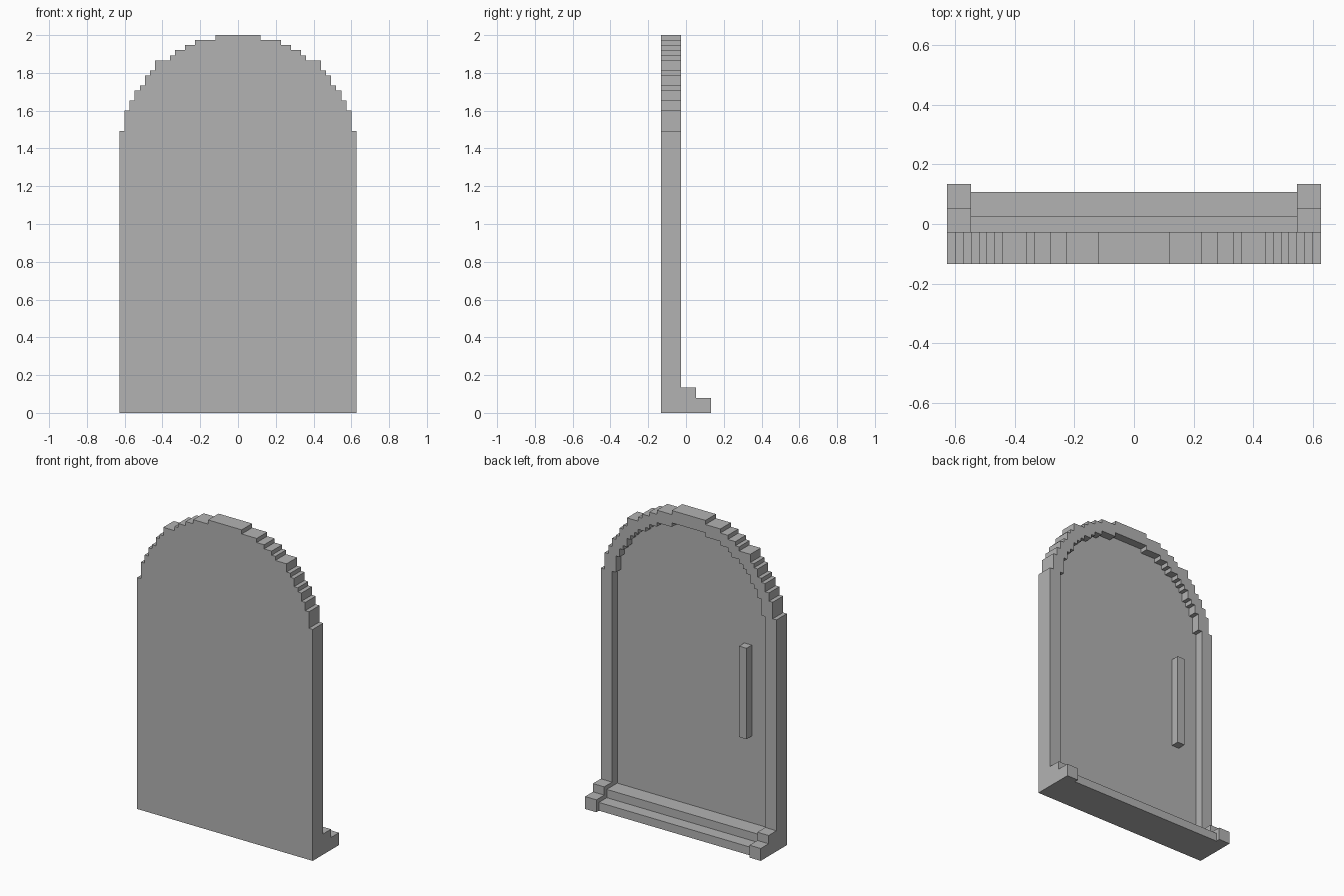
import bpy, bmesh
from mathutils import Vector

cube = bpy.data.objects.get("Cube")
if cube:
    bpy.data.objects.remove(cube, do_unlink=True)

U = 2 / 75  # size of one block

stone = bpy.data.materials.new("plain_grey")
stone.use_nodes = True
grey = (0.45, 0.45, 0.45, 1)
stone.diffuse_color = grey
stone.node_tree.nodes["Principled BSDF"].inputs["Base Color"].default_value = grey


def prism(name, points, push):
    """Extrude a flat outline, given in block units, along a vector."""
    bm = bmesh.new()
    face = bm.faces.new([bm.verts.new(Vector(p) * U) for p in points])
    out = bmesh.ops.extrude_face_region(bm, geom=[face])
    verts = [v for v in out["geom"] if isinstance(v, bmesh.types.BMVert)]
    bmesh.ops.translate(bm, verts=verts, vec=Vector(push) * U)
    bmesh.ops.recalc_face_normals(bm, faces=bm.faces)
    mesh = bpy.data.meshes.new(name)
    bm.to_mesh(mesh)
    bm.free()
    mesh.materials.append(stone)
    obj = bpy.data.objects.new(name, mesh)
    bpy.context.collection.objects.link(obj)
    return obj


# Stepped arch: half width and the height it reaches, from the sides to the crown
STEPS = [(23.5, 56), (22.5, 60), (21.5, 62), (20.5, 64), (19.5, 65),
         (18.5, 67), (17.5, 68), (16.5, 70), (13.5, 71), (12.5, 72),
         (10.5, 73), (8.5, 74), (4.5, 75)]


def outer_width(z):
    return next((w for w, top in STEPS if z < top), 0)


def inner_width(z):
    # Opening inset three blocks from the outer arch
    return min(outer_width(z) - 3, outer_width(z + 2) - 2, outer_width(z + 3))


def arch(width, top):
    """Stepped half outline from the ground up, then its mirror image down."""
    side = []
    for z in range(top):
        w = width(z)
        if not side:
            side.append((w, 0))
        elif w != side[-1][0]:
            side += [(side[-1][0], z), (w, z)]
    side.append((side[-1][0], top))
    return side + [(-x, z) for x, z in reversed(side)]


outer = arch(outer_width, 75)
inner = arch(inner_width, 72)

# Door panel and the raised frame around it
prism("door_panel", [(x, -5, z) for x, z in outer], (0, 2, 0))
prism("arch_frame", [(x, -3, z) for x, z in outer + inner[::-1]], (0, 2, 0))


# Threshold: two steps, with bolder blocks at both ends
def steps(name, x, length, back, y1, z1, y2, z2):
    profile = [(back, 0), (y2, 0), (y2, z2), (y1, z2), (y1, z1), (back, z1)]
    prism(name, [(x, y, z) for y, z in profile], (length, 0, 0))


steps("threshold", -20.5, 41, -3, 1, 4, 4, 2)
steps("left_step_end", 20.5, 3, -1, 2, 5, 5, 3)
steps("right_step_end", -23.5, 3, -1, 2, 5, 5, 3)

# Upright handle bar on the back
prism("handle", [(-15.5, -3, 25), (-13.5, -3, 25), (-13.5, -1, 25), (-15.5, -1, 25)],
      (0, 0, 22))
